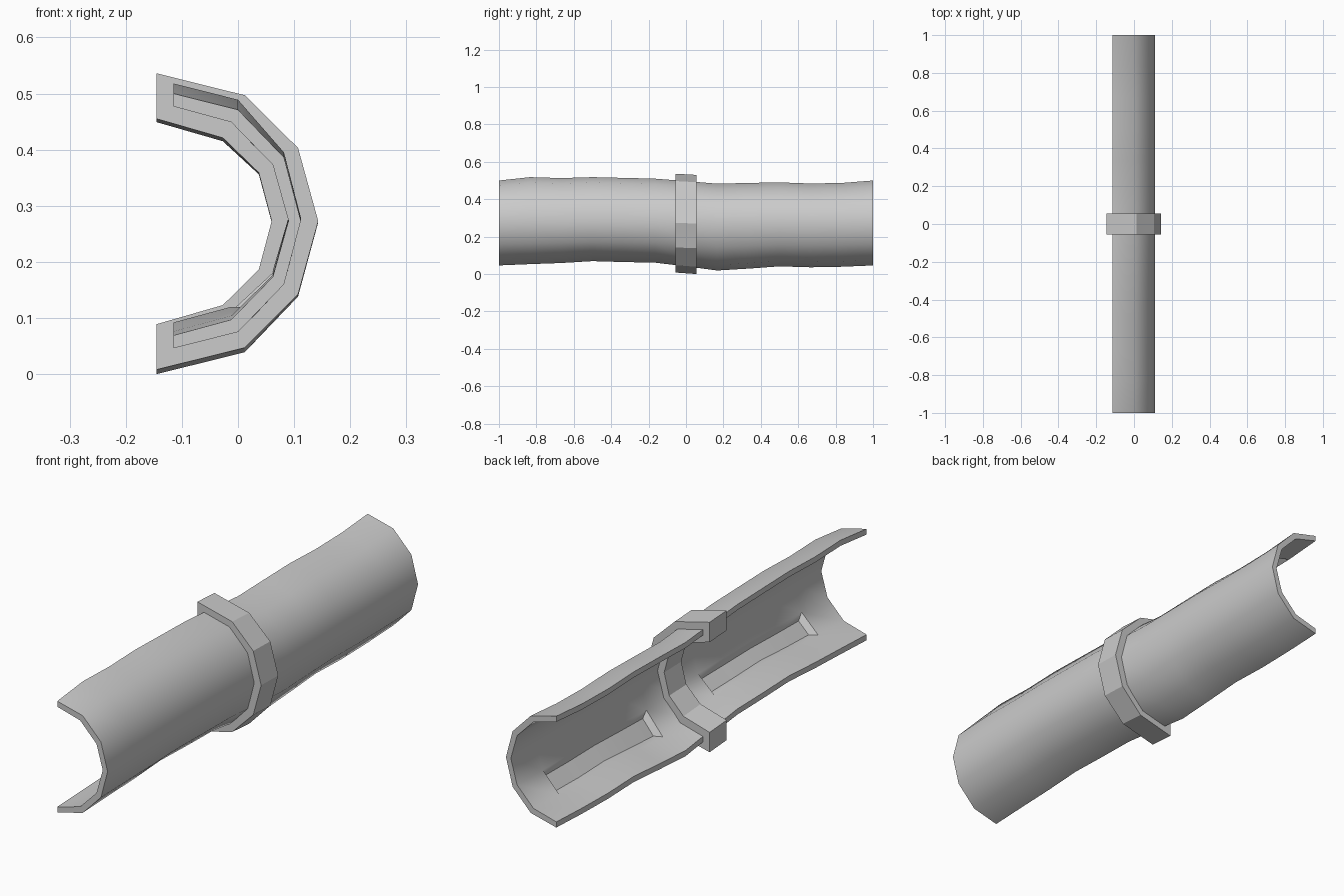
import bpy, bmesh

if "Cube" in bpy.data.objects:
    bpy.data.objects.remove(bpy.data.objects["Cube"])

# Upper half of each cross-section (x, height above mid line), mirrored downwards
MID = 0.273
PIPE_OUT = [(-0.115, 0.227), (0.0, 0.198), (0.082, 0.113), (0.112, 0.0)]
PIPE_IN = [(-0.115, 0.204), (-0.012, 0.176), (0.062, 0.1), (0.09, 0.0)]
BAND_OUT = [(-0.145, 0.263), (0.012, 0.224), (0.107, 0.13), (0.143, 0.0)]
BAND_IN = [(-0.145, 0.182), (-0.027, 0.148), (0.037, 0.086), (0.06, 0.0)]
WEIGHT = [1.0, 1.0, 0.5, 0.3]

# Uneven sag of the top and bottom edges at 13 stations along y
TOP = [0, .018, .013, .018, .014, .010, -.003, -.017, -.013, -.010, -.016, -.013, 0]
BOT = [0, .007, .013, .023, .018, .015, -.005, -.027, -.017, -.005, -.010, -.007, 0]


def half(profile):
    up = [(x, h, w) for (x, h), w in zip(profile, WEIGHT)]
    return up + [(x, -h, w) for x, h, w in reversed(up[:-1])]


def section(outer, inner, top, bot):
    pts = []
    for x, h, w in half(outer) + half(inner)[::-1]:
        sag = top if h > 0 else bot if h < 0 else (top + bot) / 2
        pts.append((x, MID + h + sag * w))
    return pts


def loft(name, stations, outer, inner, recess=False):
    bm = bmesh.new()
    rings = [[bm.verts.new((x, y, z)) for x, z in section(outer, inner, t, b)]
             for y, t, b in stations]
    n = len(rings[0])
    pockets = []
    for k in range(len(rings) - 1):
        for i in range(n):
            j = (i + 1) % n
            f = bm.faces.new((rings[k][i], rings[k][j], rings[k + 1][j], rings[k + 1][i]))
            # second panel from each lip on the inside
            if recess and i in (8, 11 + 0 + 1) and k in (1, 2, 3, 4, 7, 8, 9, 10):
                pockets.append(f)
    # end caps as quads
    for ring, flip in ((rings[0], False), (rings[-1], True)):
        for i in range(n // 2 - 1):
            q = [ring[i], ring[i + 1], ring[n - 2 - i], ring[n - 1 - i]]
            bm.faces.new(q[::-1] if flip else q)
    bmesh.ops.recalc_face_normals(bm, faces=bm.faces[:])
    if pockets:
        bmesh.ops.inset_region(bm, faces=pockets, thickness=0.02, depth=-0.02,
                               use_even_offset=True)
    me = bpy.data.meshes.new(name)
    bm.to_mesh(me)
    bm.free()
    ob = bpy.data.objects.new(name, me)
    bpy.context.collection.objects.link(ob)
    return ob


# Half pipe shell with four pockets on its inner wall
shell = loft("pipe_shell", [(-1 + k / 6, TOP[k], BOT[k]) for k in range(13)],
             PIPE_OUT, PIPE_IN, recess=True)
bpy.context.view_layer.objects.active = shell
shell.select_set(True)
bpy.ops.object.shade_smooth_by_angle(angle=0.61)

# Raised joint band around the middle
loft("joint_band", [(-0.055, 0.0, -0.002), (0.055, -0.006, -0.010)], BAND_OUT, BAND_IN)
